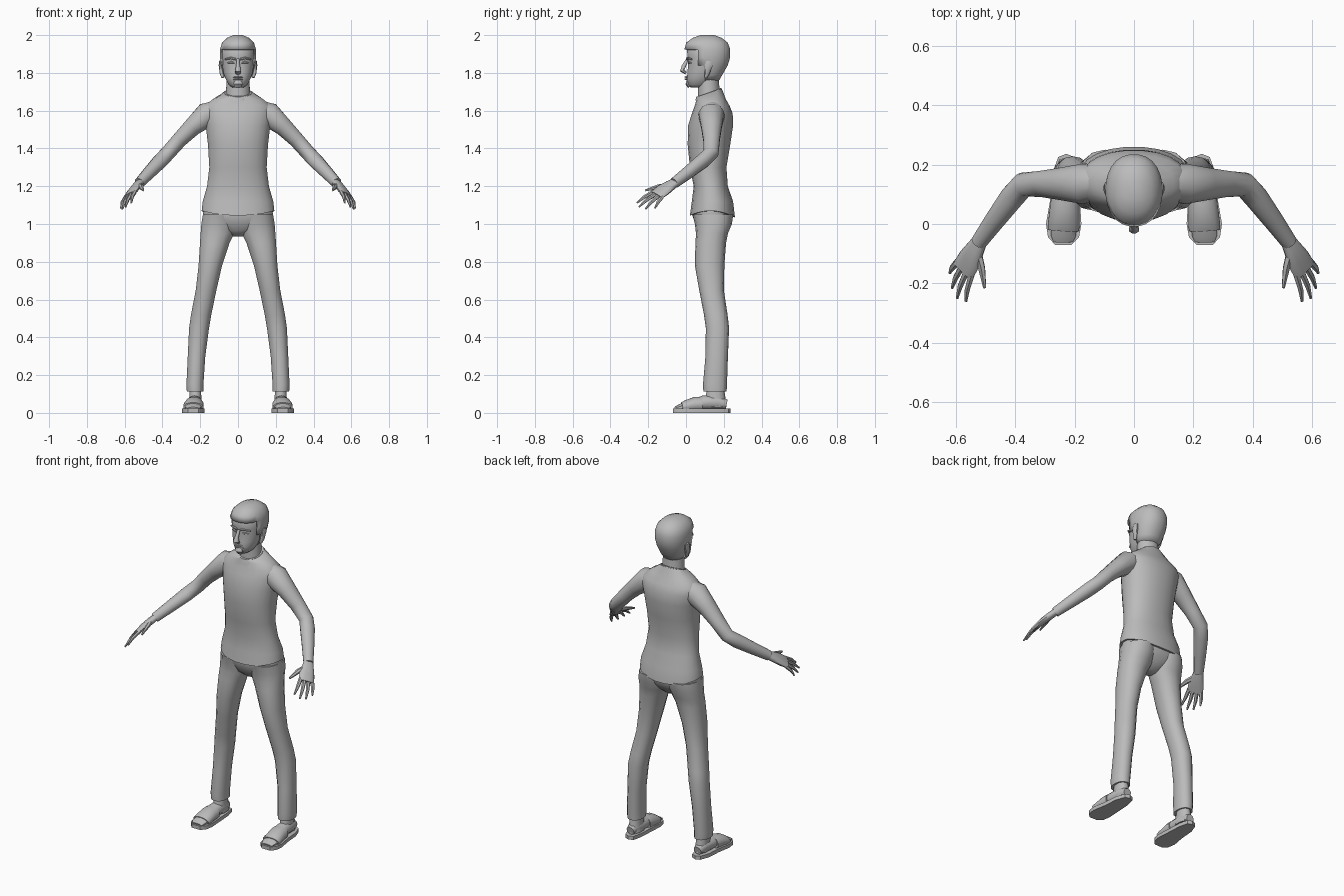
import bpy, bmesh, math
from mathutils import Vector

grey = bpy.data.materials.new("plain grey")
grey.diffuse_color = (0.5, 0.5, 0.5, 1)


def finish(name, bm, mirror=False, drop=None, angle=50):
    """Turn a bmesh into a shaded, optionally mirrored object."""
    bmesh.ops.recalc_face_normals(bm, faces=bm.faces[:])
    if drop:
        gone = [f for f in bm.faces if drop(f.calc_center_median())]
        bmesh.ops.delete(bm, geom=gone, context='FACES')
    me = bpy.data.meshes.new(name)
    bm.to_mesh(me)
    bm.free()
    me.materials.append(grey)
    ob = bpy.data.objects.new(name, me)
    bpy.context.collection.objects.link(ob)
    bpy.ops.object.select_all(action='DESELECT')
    ob.select_set(True)
    bpy.context.view_layer.objects.active = ob
    bpy.ops.object.shade_smooth_by_angle(angle=math.radians(angle))
    if mirror:
        ob.modifiers.new("mirror", 'MIRROR').use_clip = False
    return ob


def skin(name, rings, **kw):
    """Bridge equal rings of points and cap both ends."""
    bm = bmesh.new()
    loops = [[bm.verts.new(p) for p in r] for r in rings]
    n = len(loops[0])
    for a, b in zip(loops, loops[1:]):
        for i in range(n):
            j = (i + 1) % n
            bm.faces.new((a[i], a[j], b[j], b[i]))
    bm.faces.new(loops[0])
    bm.faces.new(loops[-1])
    return finish(name, bm, **kw)


def unit(n, power=2.0):
    """Superellipse outline of n points."""
    out = []
    for i in range(n):
        t = 2 * math.pi * (i + 0.5) / n
        c, s = math.cos(t), math.sin(t)
        out.append((math.copysign(abs(c) ** (2 / power), c),
                    math.copysign(abs(s) ** (2 / power), s)))
    return out


def stack(name, levels, n=16, power=2.2, **kw):
    """Horizontal rings: z, x0, x1, y0, y1, tilt to the back, centre dip."""
    rings = []
    for z, x0, x1, y0, y1, *extra in levels:
        tilt, dip = (extra + [0, 0])[:2]
        rings.append([((x0 + x1) / 2 + (x1 - x0) / 2 * c,
                       (y0 + y1) / 2 + (y1 - y0) / 2 * s,
                       z + tilt * s - dip * s * s) for c, s in unit(n, power)])
    return skin(name, rings, **kw)


def tube(name, pts, ref, n=10, power=2.0, **kw):
    """Rings across a path: x, y, z, thickness, width (width follows ref)."""
    ps = [Vector(p[:3]) for p in pts]
    rings = []
    for i, p in enumerate(pts):
        t = (ps[min(i + 1, len(ps) - 1)] - ps[max(i - 1, 0)]).normalized()
        side = t.cross(Vector(ref)).normalized()
        up = side.cross(t)
        rings.append([ps[i] + side * p[3] * c + up * p[4] * s
                      for c, s in unit(n, power)])
    return skin(name, rings, **kw)


def sym(z, rx, y0, y1, *extra):
    return (z, -rx, rx, y0, y1, *extra)


# Shirt body with a dipping hem and a tilted neckline
stack("shirt", [
    sym(1.068, 0.18, 0.04, 0.24, -0.005, 0.025),
    sym(1.07, 0.194, 0.02, 0.26, -0.005, 0.03),
    sym(1.12, 0.188, 0.03, 0.25), sym(1.20, 0.165, 0.04, 0.222),
    sym(1.30, 0.153, 0.02, 0.215), sym(1.42, 0.16, 0.008, 0.235),
    sym(1.52, 0.172, 0.01, 0.25), sym(1.585, 0.185, 0.03, 0.248),
    sym(1.625, 0.18, 0.045, 0.232), sym(1.66, 0.135, 0.055, 0.212),
    sym(1.695, 0.075, 0.055, 0.19, 0.022)], n=24)

# Sleeved arms
tube("arm", [
    (0.09, 0.14, 1.605, 0.05, 0.055), (0.166, 0.135, 1.578, 0.07, 0.068),
    (0.242, 0.135, 1.513, 0.056, 0.05), (0.31, 0.135, 1.445, 0.045, 0.042),
    (0.372, 0.132, 1.375, 0.042, 0.039), (0.41, 0.09, 1.335, 0.042, 0.04),
    (0.47, 0.01, 1.272, 0.035, 0.034), (0.522, -0.062, 1.217, 0.028, 0.029)],
    (0, 0, 1), n=12, mirror=True)

# Hands: palm, four fingers and thumb
across = Vector((0.055, 0.055, -0.03))
tube("palm", [
    (0.515, -0.05, 1.225, 0.018, 0.026), (0.533, -0.082, 1.205, 0.02, 0.034),
    (0.553, -0.12, 1.18, 0.018, 0.045), (0.575, -0.157, 1.152, 0.012, 0.046)],
    across, n=10, power=2.5, mirror=True)
tips = [(0.565, -0.26, 1.112), (0.595, -0.25, 1.09),
        (0.612, -0.215, 1.079), (0.62, -0.165, 1.083)]
for i, tip in enumerate(tips):
    base = Vector((0.57, -0.15, 1.157)) + across * (i / 3 - 0.5) * 0.85
    tip = Vector(tip)
    mid = base.lerp(tip, 0.55) + Vector((0.004, 0, 0.005))
    tube("finger", [(*base, 0.011, 0.012), (*mid, 0.009, 0.010),
                    (*tip, 0.004, 0.005)], across, n=6, mirror=True)
tube("thumb", [
    (0.528, -0.09, 1.205, 0.014, 0.018), (0.512, -0.15, 1.197, 0.011, 0.014),
    (0.502, -0.215, 1.178, 0.005, 0.006)], across, n=6, mirror=True)

# Trousers: seat and legs
stack("trouser_seat", [
    sym(0.935, 0.03, 0.10, 0.17), sym(0.965, 0.10, 0.065, 0.205),
    sym(1.0, 0.17, 0.05, 0.232), sym(1.05, 0.188, 0.03, 0.25),
    sym(1.09, 0.18, 0.04, 0.24)], n=20)
stack("trouser_leg", [
    (0.115, 0.192, 0.262, 0.105, 0.2), (0.112, 0.182, 0.272, 0.092, 0.215),
    (0.15, 0.182, 0.274, 0.09, 0.217), (0.30, 0.172, 0.267, 0.103, 0.222),
    (0.45, 0.152, 0.26, 0.105, 0.228), (0.52, 0.14, 0.25, 0.095, 0.22),
    (0.65, 0.113, 0.225, 0.07, 0.2), (0.78, 0.083, 0.21, 0.047, 0.203),
    (0.90, 0.043, 0.203, 0.05, 0.212), (0.95, 0.018, 0.2, 0.053, 0.222),
    (1.0, 0.006, 0.196, 0.047, 0.243), (1.05, 0.005, 0.188, 0.035, 0.25)],
    n=14, mirror=True)

# Feet and sandals
stack("ankle", [(0.03, 0.188, 0.262, 0.10, 0.215),
                (0.07, 0.192, 0.26, 0.10, 0.21),
                (0.14, 0.195, 0.258, 0.115, 0.2)], n=10, mirror=True)
tube("foot", [
    (0.228, 0.215, 0.045, 0.025, 0.025), (0.228, 0.17, 0.055, 0.038, 0.04),
    (0.23, 0.09, 0.053, 0.042, 0.038), (0.234, 0.01, 0.037, 0.047, 0.026),
    (0.238, -0.04, 0.027, 0.044, 0.016), (0.238, -0.06, 0.022, 0.034, 0.009)],
    (0, 0, 1), n=10, mirror=True)
outline = [(0.2, 0.225), (0.187, 0.17), (0.182, 0.08), (0.177, 0.0),
           (0.185, -0.045), (0.21, -0.07), (0.265, -0.07), (0.289, -0.045),
           (0.296, 0.0), (0.282, 0.08), (0.275, 0.17), (0.255, 0.225),
           (0.228, 0.236)]
skin("sandal_sole", [[(x, y, z) for x, y in outline] for z in (0.0, 0.022)],
     mirror=True, angle=35)
tube("sandal_strap", [
    (0.231, 0.085, 0.045, 0.049, 0.042), (0.233, 0.05, 0.044, 0.052, 0.042),
    (0.236, 0.0, 0.034, 0.055, 0.034), (0.237, -0.02, 0.03, 0.054, 0.026)],
    (0, 0, 1), n=12, mirror=True)

# Neck and collar
stack("neck", [sym(1.65, 0.07, 0.06, 0.185), sym(1.70, 0.064, 0.063, 0.178, 0.015),
               sym(1.78, 0.062, 0.06, 0.175)], n=16, power=2)
stack("collar", [sym(1.675, 0.078, 0.048, 0.195, 0.022),
                 sym(1.697, 0.073, 0.054, 0.186, 0.024)], n=20, power=2)

# Head
stack("head", [
    sym(1.722, 0.03, 0.025, 0.09), sym(1.738, 0.05, 0.008, 0.13),
    sym(1.77, 0.067, 0.003, 0.16), sym(1.80, 0.078, 0.007, 0.18),
    sym(1.85, 0.086, 0.01, 0.205), sym(1.88, 0.089, 0.008, 0.215),
    sym(1.92, 0.089, 0.004, 0.22), sym(1.96, 0.07, 0.03, 0.2),
    sym(1.985, 0.04, 0.06, 0.17)], n=20)


# Hair cap cut along a fringe, sideburns and nape
def bare(c):
    return c.z < 1.76 or (c.y < 0.055 and c.z < 1.925) or \
        (c.y < 0.10 and c.z < 1.84)


hair = stack("hair", [
    sym(1.75, 0.055, 0.05, 0.17), sym(1.79, 0.078, 0.03, 0.193),
    sym(1.84, 0.091, 0.0, 0.222), sym(1.88, 0.096, -0.005, 0.234),
    sym(1.925, 0.096, -0.009, 0.235), sym(1.96, 0.085, 0.0, 0.222),
    sym(1.985, 0.06, 0.035, 0.19), sym(2.0, 0.025, 0.075, 0.15)],
    n=24, drop=bare)
shell = hair.modifiers.new("thickness", 'SOLIDIFY')
shell.thickness = 0.012
shell.offset = -1

# Facial features
tube("nose", [(0, 0.008, 1.872, 0.008, 0.008), (0, -0.012, 1.835, 0.011, 0.012),
              (0, -0.02, 1.812, 0.018, 0.013), (0, 0.0, 1.798, 0.014, 0.008)],
     (0, 1, 0), n=8)
for lip, z in (("upper_lip", 1.778), ("lower_lip", 1.767)):
    tube(lip, [(-0.03, 0.014, z - 0.002, 0.004, 0.003), (0, 0.0, z, 0.008, 0.005),
               (0.03, 0.014, z - 0.002, 0.004, 0.003)], (0, 0, 1), n=6)
tube("chin", [(0, 0.015, 1.757, 0.02, 0.012), (0, 0.01, 1.742, 0.026, 0.014),
              (0, 0.02, 1.726, 0.02, 0.012)], (0, 1, 0), n=8)
tube("brow", [(0.012, 0.006, 1.872, 0.006, 0.006), (0.038, 0.008, 1.879, 0.007, 0.006),
              (0.068, 0.03, 1.872, 0.005, 0.004)], (0, 0, 1), n=6, mirror=True)
tube("eyelid", [(0.018, 0.014, 1.853, 0.003, 0.003), (0.036, 0.014, 1.856, 0.005, 0.007),
                (0.056, 0.026, 1.852, 0.003, 0.003)], (0, 0, 1), n=6, mirror=True)

# Ears
tube("ear", [(0.08, 0.105, 1.775, 0.008, 0.008), (0.087, 0.113, 1.80, 0.011, 0.014),
             (0.092, 0.12, 1.84, 0.011, 0.023), (0.092, 0.125, 1.862, 0.008, 0.018)],
     (0, 1, 0), n=8, mirror=True)
